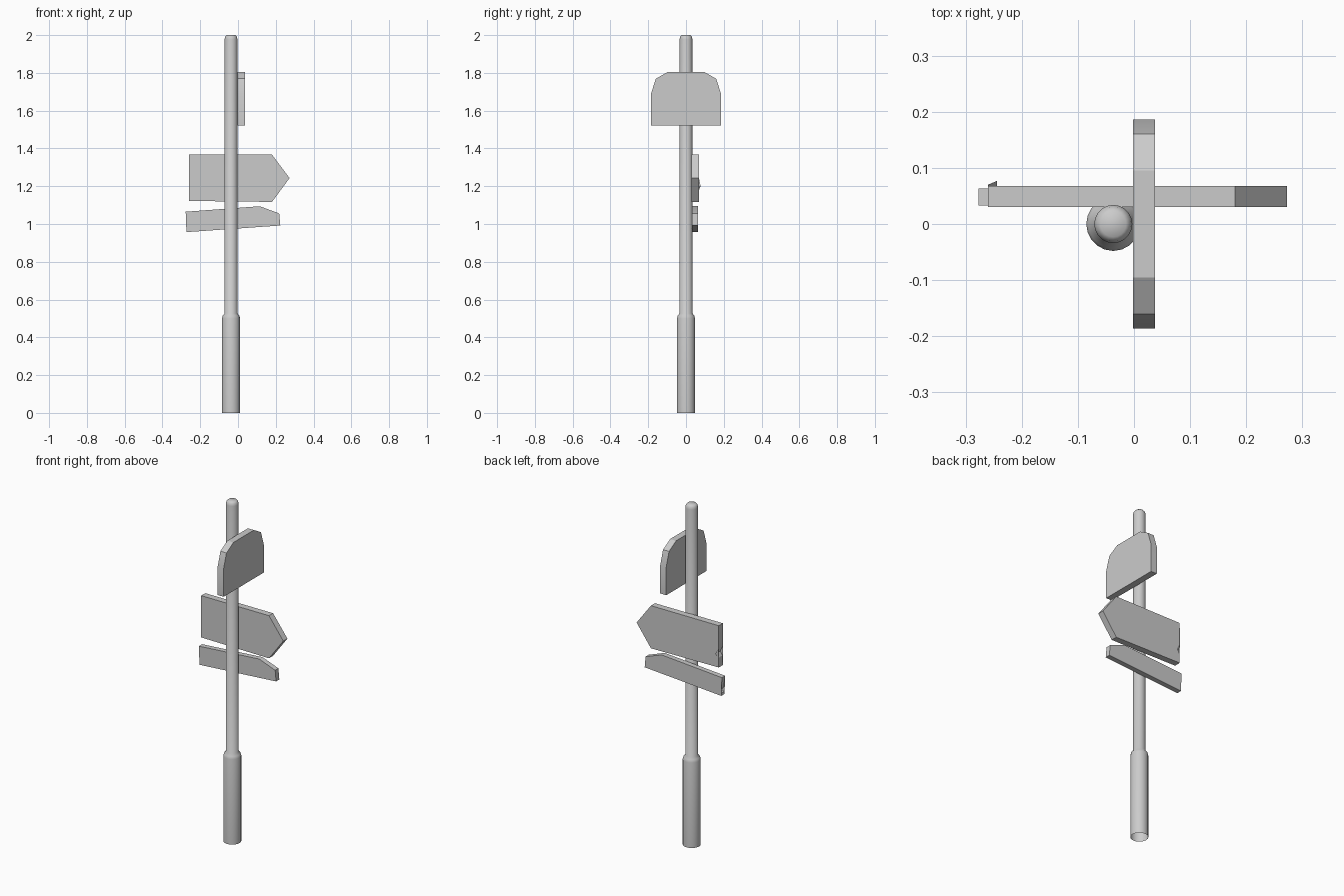
import bpy, bmesh, math

if "Cube" in bpy.data.objects:
    bpy.data.objects.remove(bpy.data.objects["Cube"])


def finish(name, bm, angle):
    bmesh.ops.recalc_face_normals(bm, faces=bm.faces)
    mesh = bpy.data.meshes.new(name)
    bm.to_mesh(mesh)
    bm.free()
    ob = bpy.data.objects.new(name, mesh)
    bpy.context.collection.objects.link(ob)
    bpy.ops.object.select_all(action='DESELECT')
    ob.select_set(True)
    bpy.context.view_layer.objects.active = ob
    bpy.ops.object.shade_smooth_by_angle(angle=math.radians(angle))
    return ob


def board(name, outline, to_3d, near, far, bulge=None):
    """Extrude a 2D outline between two depths; bulge = {index: far depth}."""
    bulge = bulge or {}
    bm = bmesh.new()
    n = len(outline)
    a = [bm.verts.new(to_3d(u, v, near)) for u, v in outline]
    b = [bm.verts.new(to_3d(u, v, bulge.get(i, far)))
         for i, (u, v) in enumerate(outline)]
    caps = [bm.faces.new(a), bm.faces.new(b[::-1])]
    for i in range(n):
        j = (i + 1) % n
        bm.faces.new((a[i], b[i], b[j], a[j]))
    bmesh.ops.triangulate(bm, faces=caps)
    return finish(name, bm, 25)


# Pole: turned profile with a thick sleeve at the foot, open underneath
SIDES, CX = 20, -0.037
profile = [(0.048, 0), (0.048, 0.5), (0.044, 0.515), (0.034, 0.527),
           (0.034, 1.978), (0.031, 1.991), (0.023, 2.0)]
bm = bmesh.new()
rings = [[bm.verts.new((CX + r * math.cos(2 * math.pi * k / SIDES),
                        r * math.sin(2 * math.pi * k / SIDES), z))
          for k in range(SIDES)] for r, z in profile]
for lo, hi in zip(rings, rings[1:]):
    for k in range(SIDES):
        m = (k + 1) % SIDES
        bm.faces.new((lo[k], lo[m], hi[m], hi[k]))
bm.faces.new(rings[-1])
finish("pole", bm, 50)

facing_front = lambda u, v, d: (u, d, v)
facing_right = lambda u, v, d: (d, u, v)

# Top sign: arched plate facing sideways, mirrored half outline
half = [(0.186, 1.522), (0.186, 1.687), (0.16, 1.769), (0.095, 1.806)]
board("top_sign", half + [(-y, z) for y, z in reversed(half)],
      facing_right, -0.002, 0.037)

# Large arrow board with a chipped, warped left end
board("arrow_board",
      [(-0.26, 1.122), (0.18, 1.117), (0.273, 1.243), (0.18, 1.367),
       (-0.26, 1.367), (-0.26, 1.235), (-0.244, 1.2), (-0.258, 1.178)],
      facing_front, 0.03, 0.068, {6: 0.077, 5: 0.07})

# Small tilted plank with a split left end
board("small_plank",
      [(-0.273, 0.957), (0.224, 0.992), (0.218, 1.056), (0.115, 1.094),
       (-0.277, 1.065), (-0.267, 0.993), (-0.23, 0.985), (-0.27, 0.971)],
      facing_front, 0.033, 0.063)
